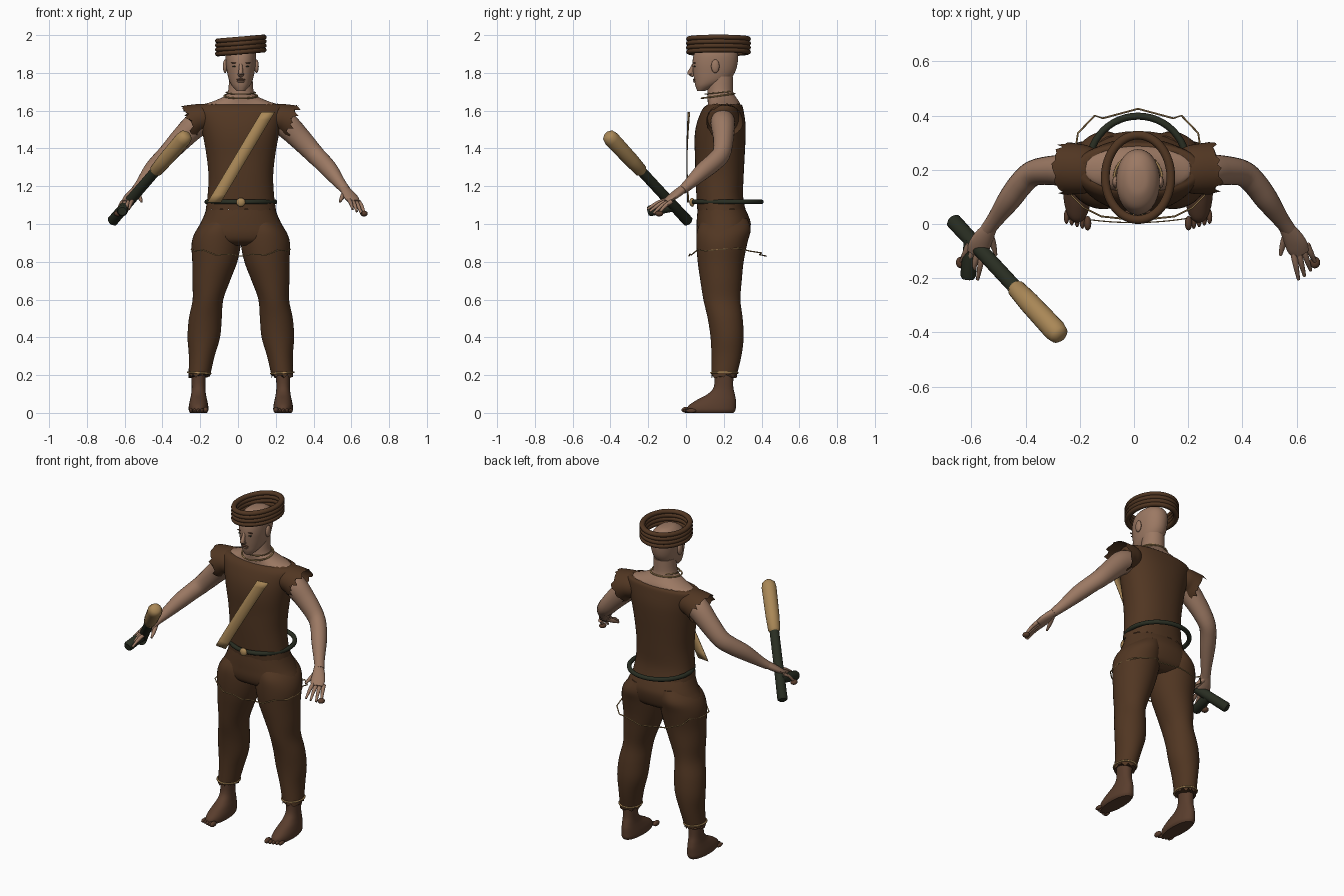
import bpy, bmesh, math, random
from mathutils import Vector

if "Cube" in bpy.data.objects:
    bpy.data.objects.remove(bpy.data.objects["Cube"])

random.seed(4)
CX = 0.015  # body centre line


def material(name, rgb):
    m = bpy.data.materials.new(name)
    m.diffuse_color = (*rgb, 1)
    m.use_nodes = True
    m.node_tree.nodes["Principled BSDF"].inputs["Base Color"].default_value = m.diffuse_color
    return m


CLOTH = material("brown_cloth", (0.082, 0.037, 0.016))
SKIN = material("skin", (0.33, 0.19, 0.125))
DARKSKIN = material("dark_skin", (0.10, 0.047, 0.026))
TAN = material("tan", (0.40, 0.245, 0.095))
DARK = material("dark_green", (0.022, 0.027, 0.016))


def finish(name, bm, mat):
    bmesh.ops.recalc_face_normals(bm, faces=bm.faces[:])
    me = bpy.data.meshes.new(name)
    bm.to_mesh(me)
    bm.free()
    me.materials.append(mat)
    ob = bpy.data.objects.new(name, me)
    bpy.context.collection.objects.link(ob)
    return ob


def spline(pts, steps):
    """Catmull-Rom interpolation of tuples."""
    out = []
    for i in range(len(pts) - 1):
        a, b, c, d = pts[max(i - 1, 0)], pts[i], pts[i + 1], pts[min(i + 2, len(pts) - 1)]
        for k in range(steps):
            t = k / steps
            out.append([q + 0.5 * t * (r - p + t * (2 * p - 5 * q + 4 * r - s + t * (3 * (q - r) + s - p)))
                        for p, q, r, s in zip(a, b, c, d)])
    return out + [list(pts[-1])]


def skin_rings(name, rings, mat, closed=False, caps=True):
    bm = bmesh.new()
    vs = [[bm.verts.new(p) for p in r] for r in rings]
    n = len(vs[0])
    for i in range(len(vs) if closed else len(vs) - 1):
        a, b = vs[i], vs[(i + 1) % len(vs)]
        for k in range(n):
            bm.faces.new((a[k], a[(k + 1) % n], b[(k + 1) % n], b[k]))
    if caps and not closed:
        bm.faces.new(vs[0])
        bm.faces.new(vs[-1])
    return finish(name, bm, mat)


def loft(name, secs, mat, s=1, p=2.0, n=36, steps=4, jag_first=0, jag_last=0, caps=True):
    """Level sections: z, x offset, half width, front y, back y."""
    rings = []
    for z, cx, rx, y0, y1 in spline(secs, steps):
        ring = []
        for k in range(n):
            a = 2 * math.pi * k / n
            c, d = math.cos(a), math.sin(a)
            x = math.copysign(abs(c) ** (2 / p), c) * rx
            y = math.copysign(abs(d) ** (2 / p), d) * (y1 - y0) / 2
            ring.append(Vector((CX + s * (cx + x), (y0 + y1) / 2 + y, z)))
        rings.append(ring)
    for ring, j in ((rings[0], jag_first), (rings[-1], jag_last)):
        for v in ring:
            v.z += random.uniform(-j, j)
    return skin_rings(name, rings, mat, caps=caps)


def tube(name, pts, mat, s=1, n=16, steps=4, closed=False, caps=True, jag=0):
    """Sweep along x, y, z with two radii per point; x is relative to the centre line."""
    pts = pts if closed else spline(pts, steps)
    P = [Vector(q[:3]) for q in pts]
    m = len(P)
    rings = []
    for i, q in enumerate(pts):
        t = (P[(i + 1) % m] - P[i - 1]) if closed else (P[min(i + 1, m - 1)] - P[max(i - 1, 0)])
        t.normalize()
        u = t.cross(Vector((1, 0, 0) if abs(t.z) > 0.9 else (0, 0, 1))).normalized()
        w = t.cross(u)
        ring = []
        for k in range(n):
            a = 2 * math.pi * k / n
            v = P[i] + u * math.cos(a) * q[3] + w * math.sin(a) * q[4]
            if i == m - 1 and jag:
                v += t * random.uniform(-jag, jag)
            ring.append(Vector((CX + s * v.x, v.y, v.z)))
        rings.append(ring)
    return skin_rings(name, rings, mat, closed, caps)


def hoop(name, c, rx, ry, r, mat, tilt_x=0.0, tilt_y=0.0, rv=None, n=48):
    pts = []
    for k in range(n):
        a = 2 * math.pi * k / n
        x, y = rx * math.cos(a), ry * math.sin(a)
        pts.append((c[0] + x, c[1] + y, c[2] + x * tilt_x + y * tilt_y, r, rv or r))
    return tube(name, pts, mat, n=10, closed=True)


def ball(name, c, r, mat, s=1):
    bm = bmesh.new()
    bmesh.ops.create_uvsphere(bm, u_segments=16, v_segments=10, radius=1)
    for v in bm.verts:
        v.co = Vector((CX + s * (c[0] + v.co.x * r[0]), c[1] + v.co.y * r[1], c[2] + v.co.z * r[2]))
    return finish(name, bm, mat)


# Head, neck and bare shoulders
loft("head", [(1.704, 0, .022, .06, .10), (1.73, 0, .046, .05, .16), (1.76, 0, .062, .044, .225),
              (1.80, 0, .072, .038, .258), (1.85, 0, .079, .034, .273), (1.90, 0, .080, .042, .275),
              (1.935, 0, .068, .062, .26), (1.96, 0, .04, .105, .22), (1.966, 0, .012, .145, .18)], SKIN, p=2.1)
loft("neck_and_shoulders", [(1.60, 0, .215, .11, .29), (1.63, 0, .20, .115, .288), (1.65, 0, .145, .115, .28),
                            (1.675, 0, .09, .113, .262), (1.70, 0, .068, .113, .25), (1.78, 0, .062, .12, .25)], SKIN)
tube("nose", [(0, .04, 1.845, .008, .008), (0, .03, 1.82, .011, .011), (0, .025, 1.797, .018, .013),
              (0, .04, 1.785, .012, .01)], SKIN, n=10)
ball("upper_lip", (0, .045, 1.764), (.024, .009, .006), DARKSKIN)
ball("lower_lip", (0, .047, 1.754), (.020, .009, .006), SKIN)
for s, side in ((-1, "right"), (1, "left")):
    ball(side + "_ear", (.083, .155, 1.835), (.012, .022, .036), SKIN, s)
    ball(side + "_eye", (.032, .046, 1.834), (.013, .006, .004), DARK, s)
    ball(side + "_brow", (.034, .045, 1.853), (.018, .007, .003), DARKSKIN, s)

# Coiled headband, slightly tilted
for i in range(4):
    hoop("headband_coil_%d" % (i + 1), (0, .172, 1.911 + i * .0228), .121, .156, .016, CLOTH, tilt_x=.085, rv=.0135)

# Shirt with torn hem and collar
loft("shirt", [(1.075, 0, .186, .06, .315), (1.15, 0, .176, .055, .302), (1.25, 0, .171, .05, .305),
               (1.35, 0, .18, .048, .31), (1.45, 0, .197, .045, .315), (1.53, 0, .216, .056, .315),
               (1.60, 0, .236, .083, .305), (1.628, 0, .226, .107, .297), (1.634, 0, .196, .124, .282)],
     CLOTH, p=2.2, n=60, jag_first=.005, jag_last=.005, caps=False)

# Trousers seat
loft("trouser_seat", [(1.078, 0, .183, .062, .314), (1.04, 0, .197, .058, .332), (1.0, 0, .216, .056, .343),
                      (.95, 0, .243, .056, .335), (.91, 0, .235, .07, .315), (.885, 0, .17, .11, .27)], CLOTH, p=2.2)

for s, side in ((-1, "right"), (1, "left")):
    # Torn sleeve and bare arm
    tube(side + "_sleeve", [(.11, .195, 1.57, .05, .05), (.18, .20, 1.562, .085, .072), (.225, .203, 1.556, .093, .08),
                            (.268, .205, 1.54, .097, .094)], CLOTH, s, n=40, caps=False, jag=.02)
    tube(side + "_arm", [(.15, .195, 1.555, .06, .06), (.23, .195, 1.53, .064, .068), (.31, .198, 1.455, .055, .06),
                         (.385, .188, 1.375, .048, .052), (.43, .15, 1.33, .046, .049), (.475, .09, 1.28, .043, .045),
                         (.525, .02, 1.215, .031, .031), (.555, -.02, 1.18, .027, .024)], SKIN, s, n=20)
    tube(side + "_palm", [(.54, -.005, 1.195, .024, .022), (.57, -.05, 1.16, .036, .021), (.588, -.085, 1.135, .04, .017),
                          (.60, -.11, 1.118, .032, .012)], SKIN, s)
    ends = [(.592, -.205, 1.078), (.614, -.192, 1.066), (.637, -.172, 1.056), (.655, -.145, 1.056)]
    for i, e in enumerate(ends):
        b = (.572 + .017 * i, -.10 + .008 * i, 1.128 - .003 * i)
        mid = [(p + q) / 2 for p, q in zip(b, e)]
        tube("%s_finger_%d" % (side, i + 1), [(*b, .012, .012), (mid[0], mid[1], mid[2] + .008, .0105, .0105),
                                             (*e, .006, .006)], SKIN, s, n=8)
    tube(side + "_thumb", [(.552, -.03, 1.168, .016, .016), (.535, -.075, 1.14, .012, .012),
                           (.525, -.115, 1.118, .006, .006)], SKIN, s, n=8)
    ball(side + "_finger_wrap", (.652, -.142, 1.055), (.02, .022, .015), DARKSKIN, s)

    # Trouser leg with frayed cuff
    loft(side + "_trouser_leg", [(.195, .220, .057, .135, .268), (.30, .207, .068, .135, .293), (.40, .196, .086, .130, .305),
                                 (.50, .188, .087, .115, .30), (.60, .174, .081, .092, .288), (.70, .157, .10, .076, .295),
                                 (.80, .138, .119, .062, .305), (.90, .130, .130, .055, .325), (.97, .122, .112, .06, .342),
                                 (1.03, .095, .08, .09, .325)], CLOTH, s, n=40, jag_first=.012)
    hoop(side + "_ankle_cord", (s * .220, .203, .212), .060, .070, .005, TAN, tilt_x=s * .05)

    # Bare foot with toes
    loft(side + "_foot", [(.22, .224, .039, .15, .252), (.14, .224, .036, .148, .25), (.10, .224, .039, .115, .258),
                          (.07, .224, .045, .06, .264), (.04, .224, .051, .015, .264), (.015, .224, .052, .005, .262),
                          (0, .224, .044, .015, .252)], DARKSKIN, s, p=2.2)
    for i in range(5):
        r = .016 if i == 0 else .0115
        ball("%s_toe_%d" % (side, i + 1), (.186 + .0195 * i, .003 + .006 * i, r), (r * .85, .027, r), DARKSKIN, s)

# Belt hoop with round buckle
hoop("belt", (0, .22, 1.117), .18, .178, .013, DARK)
ball("belt_buckle", (0, .032, 1.115), (.024, .014, .024), TAN)

# Neck cords
hoop("neck_cord", (0, .17, 1.678), .088, .088, .0045, TAN, tilt_y=.14)
hoop("neck_cord_upper", (0, .172, 1.695), .078, .072, .003, TAN, tilt_y=.1)

# Loose cord around the thighs
half = [(.13, .39, .838), (.16, .40, .847), (.222, .335, .857), (.23, .28, .872), (.262, .20, .866),
        (.245, .105, .858), (.20, .06, .862), (.135, .028, .836), (.06, .02, .84)]
path = [(0, .425, .83)] + half + [(0, .016, .83)] + [(-x, y, z) for x, y, z in reversed(half)]
tube("thigh_cord", [(*q, .0035, .0035) for q in path], TAN, n=6, closed=True)

# Flat diagonal sash
bm = bmesh.new()
rows = []
for k in range(13):
    t = k / 12
    row = []
    for w in (0, .036, .072):
        x = -.162 + .285 * t + w
        row.append(bm.verts.new((x, .003 + .4 * x * x, 1.115 + .477 * t)))
    rows.append(row)
for a, b in zip(rows, rows[1:]):
    for j in range(2):
        bm.faces.new((a[j], a[j + 1], b[j + 1], b[j]))
sash = finish("sash", bm, TAN)
sash.modifiers.new("thickness", "SOLIDIFY").thickness = .004

# Club: dark handle, side grip and tan head
A, B = Vector((-.68, .01, 1.015)), Vector((-.295, -.405, 1.462))


def club_part(name, stations, mat):
    tube(name, [(*A.lerp(B, t), r, r) for t, r in stations], mat, n=20, steps=1)


club_part("club_handle", [(-.01, .022), (0, .029), (.3, .027), (.62, .027)], DARK)
club_part("club_head", [(.585, .027), (.60, .034), (.72, .039), (.97, .042), (1.01, .036), (1.03, .02)], TAN)
tube("club_grip", [(-.615, -.06, 1.095, .027, .027), (-.627, -.19, 1.07, .029, .029), (-.628, -.202, 1.067, .022, .022)],
     DARK, n=20, steps=1)

# Smooth shading with crisp edges
bpy.ops.object.select_all(action="SELECT")
bpy.context.view_layer.objects.active = sash
bpy.ops.object.shade_smooth_by_angle(angle=math.radians(45))
